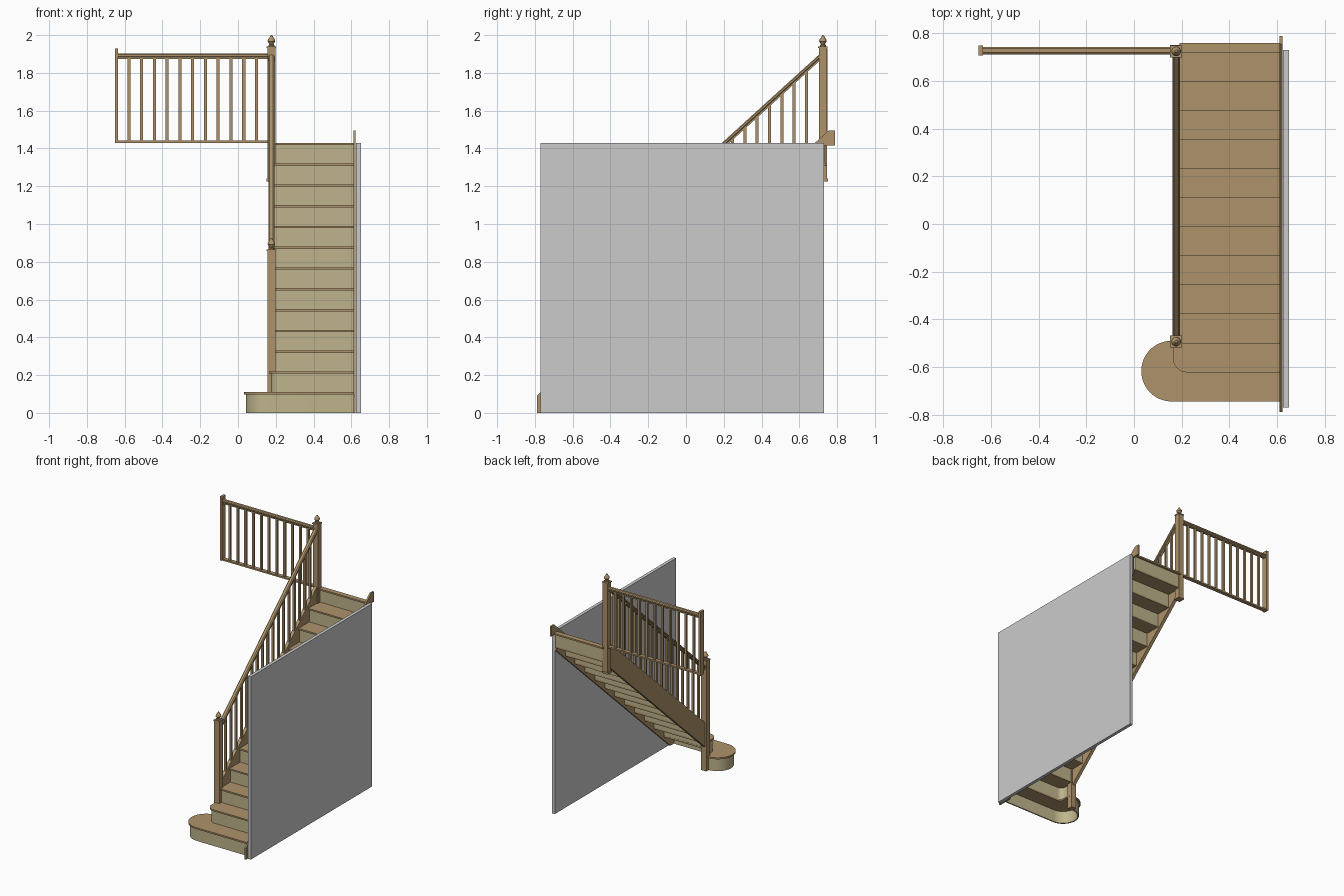
import bpy, bmesh, math
from mathutils import Vector

if "Cube" in bpy.data.objects:
    bpy.data.objects.remove(bpy.data.objects["Cube"])


def material(name, rgb):
    m = bpy.data.materials.new(name)
    m.diffuse_color = (*rgb, 1)
    m.use_nodes = True
    m.node_tree.nodes["Principled BSDF"].inputs["Base Color"].default_value = m.diffuse_color
    return m


WOOD = material("oak wood", (0.42, 0.29, 0.145))
CREAM = material("pale riser", (0.515, 0.455, 0.262))
GREY = material("grey wall", (0.60, 0.60, 0.60))


def finish(name, bm, mat, smooth=False):
    bmesh.ops.recalc_face_normals(bm, faces=bm.faces[:])
    me = bpy.data.meshes.new(name)
    bm.to_mesh(me)
    bm.free()
    ob = bpy.data.objects.new(name, me)
    bpy.context.collection.objects.link(ob)
    me.materials.append(mat)
    if smooth:
        bpy.ops.object.select_all(action='DESELECT')
        ob.select_set(True)
        bpy.context.view_layer.objects.active = ob
        bpy.ops.object.shade_smooth_by_angle(angle=math.radians(35))
    return ob


def prism(name, base, offset, mat, smooth=False):
    """Extrude a 3D polygon along an offset vector."""
    bm = bmesh.new()
    face = bm.faces.new([bm.verts.new(p) for p in base])
    ext = bmesh.ops.extrude_face_region(bm, geom=[face])
    verts = [g for g in ext["geom"] if isinstance(g, bmesh.types.BMVert)]
    bmesh.ops.translate(bm, verts=verts, vec=Vector(offset))
    return finish(name, bm, mat, smooth)


def box(name, x, y, z, mat):
    base = [(x[0], y[0], z[0]), (x[1], y[0], z[0]), (x[1], y[1], z[0]), (x[0], y[1], z[0])]
    return prism(name, base, (0, 0, z[1] - z[0]), mat)


def plan(name, pts, z0, z1, mat):
    return prism(name, [(x, y, z0) for x, y in pts], (0, 0, z1 - z0), mat, True)


def side(name, pts, x0, x1, mat):
    return prism(name, [(x0, y, z) for y, z in pts], (x1 - x0, 0, 0), mat)


def arc(cx, cy, r, a0, a1, n):
    return [(cx + r * math.cos(math.radians(a0 + (a1 - a0) * i / n)),
             cy + r * math.sin(math.radians(a0 + (a1 - a0) * i / n))) for i in range(n + 1)]


RISE, GO, STEPS = 0.11, 0.1221, 13
FRONT = -0.745                 # front nosing of the first tread
THICK, LIP = 0.012, 0.012      # tread thickness, nosing overhang
XL, XR = 0.19, 0.611           # inner faces of the two stringers
NX, NY0, NY1 = 0.177, -0.494, 0.725   # newel centres
SLOPE = 0.909


def string_top(y):
    return 0.09 + SLOPE * (y + 0.79)


def rail_top(y):
    return 1.893 + SLOPE * (y - 0.70)


# First step: bullnose tread with a wrapped riser
cx, cy, r = 0.158, FRONT + 0.1275, 0.1275
plan("bullnose_tread",
     [(XR, FRONT)] + arc(cx, cy, r, 270, 90, 24) + [(0.2, cy + r), (0.2, -0.6), (XR, -0.6)],
     RISE - THICK, RISE, WOOD)
ro, ri = r - LIP, r - LIP - 0.01
plan("bullnose_riser",
     [(XR, cy - ro)] + arc(cx, cy, ro, 270, 90, 24) + arc(cx, cy, ri, 90, 270, 24) + [(XR, cy - ri)],
     0, RISE - THICK, CREAM)

# Second step: rounded corner running back into the newel
y2 = FRONT + GO
plan("curved_tread",
     [(XR, y2)] + arc(0.163 + 0.06, y2 + 0.06, 0.06, 270, 180, 10)
     + [(0.163, -0.5), (XL, -0.5), (XL, y2 + GO + 0.022), (XR, y2 + GO + 0.022)],
     2 * RISE - THICK, 2 * RISE, WOOD)
plan("curved_riser",
     [(XR, y2 + LIP)] + arc(0.223, y2 + 0.06, 0.048, 270, 180, 10) + [(0.175, -0.5), (0.185, -0.5)]
     + arc(0.223, y2 + 0.06, 0.038, 180, 270, 10) + [(XR, y2 + LIP + 0.01)],
     RISE, 2 * RISE - THICK, CREAM)

# Straight steps
for k in range(3, STEPS + 1):
    y = FRONT + GO * (k - 1)
    back = 0.76 if k == STEPS else y + GO + LIP + 0.01
    box(f"tread_{k}", (XL, XR), (y, back), (k * RISE - THICK, k * RISE), WOOD)
    box(f"riser_{k}", (XL, XR), (y + LIP, y + LIP + 0.01), ((k - 1) * RISE - THICK, k * RISE - THICK), CREAM)

# Stringers
DEPTH = 0.19
side("wall_stringer",
     [(-0.79, 0), (-0.79, 0.09), (0.755, 1.495), (0.79, 1.495), (0.79, 1.415), (0.73, 1.415),
      (0.73, string_top(0.73) - DEPTH), (-0.79 + (DEPTH - 0.09) / SLOPE, 0)],
     XR, 0.623, WOOD)
a, b = NY0, NY1
side("open_stringer",
     [(a, string_top(a) - DEPTH), (a, string_top(a)), (b, string_top(b)), (b, string_top(b) - DEPTH)],
     0.164, XL, WOOD)

# Wall beside the stairs
box("side_wall", (0.625, 0.65), (-0.77, 0.73), (0, 1.43), GREY)


# Newel posts with turned finials
def finial(name, x, y, z):
    prof = [(0.016, 0), (0.016, 0.006), (0.010, 0.011), (0.013, 0.016), (0.020, 0.026),
            (0.019, 0.036), (0.012, 0.045), (0.008, 0.052), (0.005, 0.058), (0, 0.060)]
    bm = bmesh.new()
    vs = [bm.verts.new((x + px, y, z + pz)) for px, pz in prof]
    es = [bm.edges.new(p) for p in zip(vs, vs[1:])]
    bmesh.ops.spin(bm, geom=vs + es, cent=(x, y, z), axis=(0, 0, 1),
                   angle=math.tau, steps=20, use_duplicate=False)
    bmesh.ops.remove_doubles(bm, verts=bm.verts[:], dist=0.0001)
    finish(name, bm, WOOD, True)


def block(name, y, h, z0, z1):
    box(name, (NX - h, NX + h), (y - h, y + h), (z0, z1), WOOD)


for label, y, z0, z1 in (("bottom", NY0, 0, 0.865), ("top", NY1, 1.225, 1.94)):
    block(f"{label}_newel", y, 0.022, z0, z1 - 0.008)
    block(f"{label}_newel_cap", y, 0.025, z1 - 0.008, z1)
    finial(f"{label}_finial", NX, y, z1)
block("top_newel_foot", NY1, 0.026, 1.225, 1.24)

# Handrail cross-section: (across, up) measured from the rail top
SECTION = [(-0.012, -0.03), (0.012, -0.03), (0.012, -0.02), (0.016, -0.015), (0.016, -0.006),
           (0.009, 0), (-0.009, 0), (-0.016, -0.006), (-0.016, -0.015), (-0.012, -0.02)]
prism("stair_handrail", [(NX + u, NY0, rail_top(NY0) + v * 1.2) for u, v in SECTION],
      (0, NY1 - NY0, SLOPE * (NY1 - NY0)), WOOD)
prism("landing_handrail", [(-0.64, NY1 + 0.003 + u, 1.903 + v) for u, v in SECTION],
      (NX + 0.64, 0, 0), WOOD)

# Stair balusters, cut to the slope at both ends
H = 0.008
for i in range(17):
    y = NY0 + 0.022 + (NY1 - NY0 - 0.044) * (i + 1) / 18
    lo, hi = y - H, y + H
    side(f"stair_baluster_{i + 1}",
         [(lo, string_top(lo) - 0.005), (hi, string_top(hi) - 0.005),
          (hi, rail_top(hi) - 0.03), (lo, rail_top(lo) - 0.03)],
         NX - H, NX + H, WOOD)

# Landing balustrade
YL = NY1 + 0.003
box("landing_base_rail", (-0.64, NX), (YL - 0.015, YL + 0.015), (1.43, 1.442), WOOD)
box("landing_end_post", (-0.652, -0.634), (YL - 0.021, YL + 0.021), (1.43, 1.93), WOOD)
for i in range(11):
    x = -0.578 + 0.0676 * i
    box(f"landing_baluster_{i + 1}", (x - H, x + H), (YL - H, YL + H), (1.44, 1.876), WOOD)
